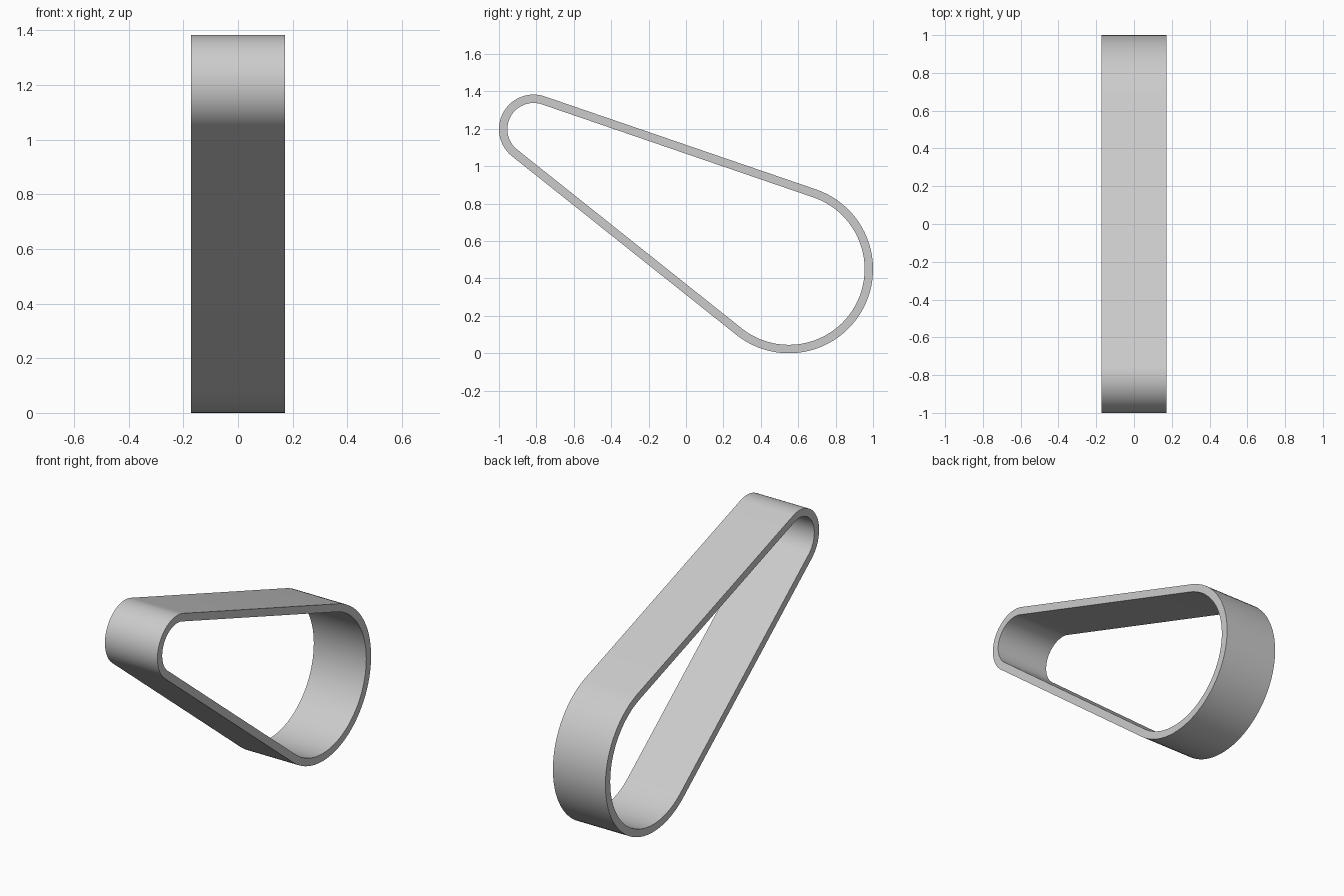
import bpy, bmesh, math
from mathutils import Vector

cube = bpy.data.objects.get("Cube")
if cube:
    bpy.data.objects.remove(cube, do_unlink=True)

HALF_WIDTH = 0.172
THICKNESS = 0.045
STEPS = 48
small_centre, small_radius = Vector((-0.815, 1.198)), 0.185
large_centre, large_radius = Vector((0.55, 0.45)), 0.45

# Directions of the two tangent lines shared by both pulley arcs
span = large_centre - small_centre
heading = math.atan2(span.y, span.x)
spread = math.acos((small_radius - large_radius) / span.length)
upper, lower = heading + spread, heading - spread


def arc(centre, radius, start, end):
    angles = [start + (end - start) * i / STEPS for i in range(STEPS + 1)]
    return [centre + radius * Vector((math.cos(a), math.sin(a))) for a in angles]


def belt_outline(inset):
    return (arc(large_centre, large_radius - inset, lower, upper)
            + arc(small_centre, small_radius - inset, upper, lower + math.tau))


# Belt: outer and inner outlines on both edges, bridged by quads
bm = bmesh.new()


def ring(x, inset):
    return [bm.verts.new((x, p.x, p.y)) for p in belt_outline(inset)]


rings = [ring(-HALF_WIDTH, 0), ring(HALF_WIDTH, 0),
         ring(HALF_WIDTH, THICKNESS), ring(-HALF_WIDTH, THICKNESS)]
for a, b in zip(rings, rings[1:] + rings[:1]):
    for i in range(len(a)):
        j = (i + 1) % len(a)
        bm.faces.new((a[i], a[j], b[j], b[i]))
bmesh.ops.recalc_face_normals(bm, faces=bm.faces)

mesh = bpy.data.meshes.new("belt")
bm.to_mesh(mesh)
bm.free()
belt = bpy.data.objects.new("belt", mesh)
bpy.context.collection.objects.link(belt)

# Plain grey material
grey = bpy.data.materials.new("light grey")
grey.use_nodes = True
colour = (0.6, 0.6, 0.6, 1)
grey.diffuse_color = colour
grey.node_tree.nodes["Principled BSDF"].inputs["Base Color"].default_value = colour
mesh.materials.append(grey)

# Smooth around the curves, crisp along the edges
bpy.ops.object.select_all(action='DESELECT')
belt.select_set(True)
bpy.context.view_layer.objects.active = belt
bpy.ops.object.shade_smooth_by_angle(angle=math.radians(30))
